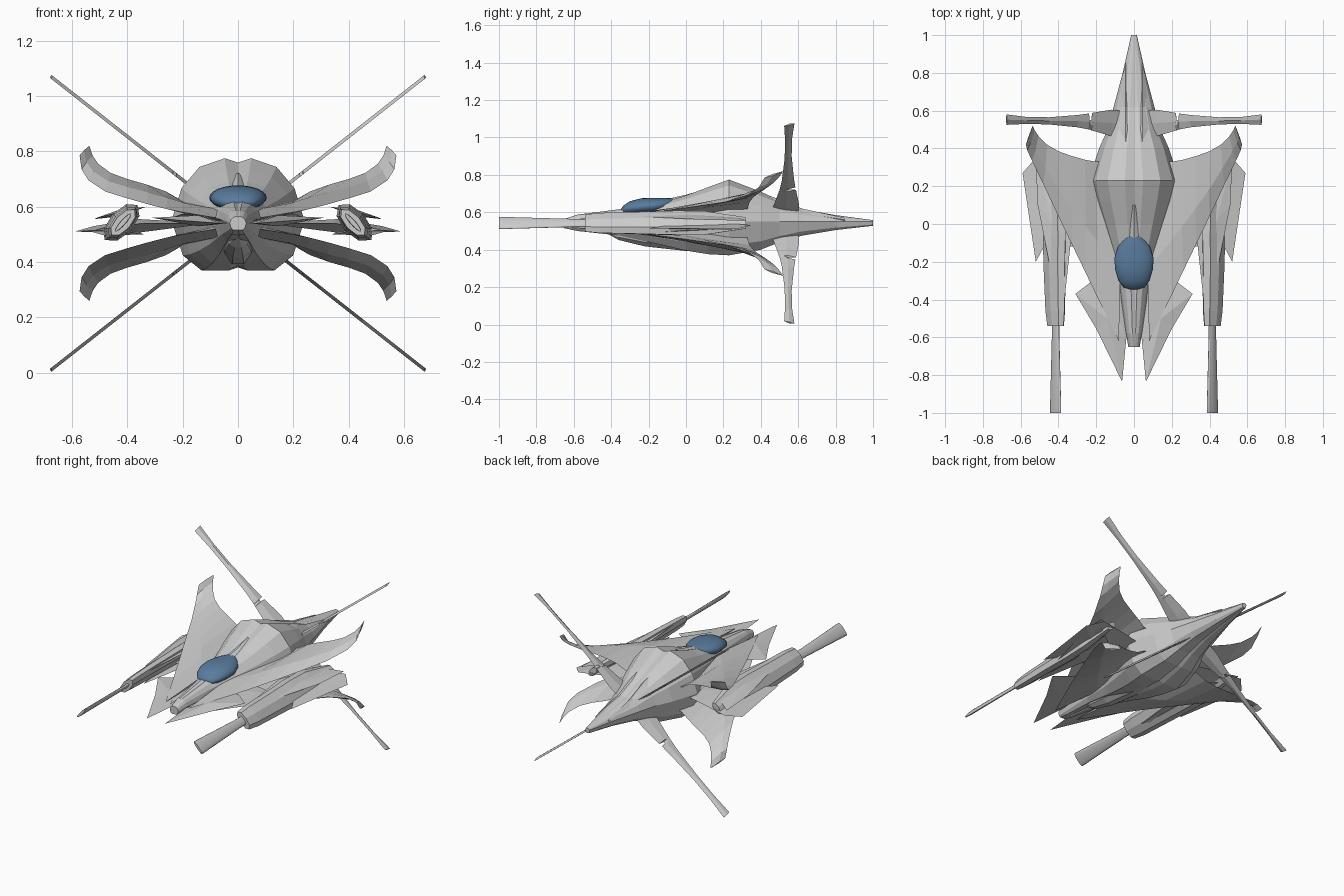
import bpy, bmesh, math
from mathutils import Vector

if "Cube" in bpy.data.objects:
    bpy.data.objects.remove(bpy.data.objects["Cube"])

CZ = 0.54  # height of the horizontal symmetry plane
ONE, PAIR = [(1, 1)], [(1, 1), (-1, 1)]
QUAD = [(1, 1), (-1, 1), (1, -1), (-1, -1)]


def make(name, verts, faces, copies=ONE):
    """Mesh object with mirrored copies (x about 0, z about CZ)."""
    bm = bmesh.new()
    for sx, sz in copies:
        vs = [bm.verts.new((x * sx, y, CZ + (z - CZ) * sz)) for x, y, z in verts]
        for f in faces:
            bm.faces.new([vs[i] for i in f])
    bmesh.ops.recalc_face_normals(bm, faces=bm.faces)
    me = bpy.data.meshes.new(name)
    bm.to_mesh(me)
    bm.free()
    ob = bpy.data.objects.new(name, me)
    bpy.context.collection.objects.link(ob)
    return ob


def loft(name, rings, copies=ONE):
    n = len(rings[0])
    verts = [p for r in rings for p in r]
    faces = [(i * n + j, i * n + (j + 1) % n, (i + 1) * n + (j + 1) % n, (i + 1) * n + j)
             for i in range(len(rings) - 1) for j in range(n)]
    faces += [tuple(range(n)), tuple(range(len(verts) - n, len(verts)))]
    return make(name, verts, faces, copies)


def plate(name, outline, t, copies=PAIR):
    """Sharp-edged blade: outline with a raised centre on both sides."""
    n = len(outline)
    c = sum((Vector(p) for p in outline), Vector()) / n
    verts = list(outline) + [c + Vector((0, 0, t)), c - Vector((0, 0, t))]
    faces = [(i, (i + 1) % n, n + k) for i in range(n) for k in (0, 1)]
    return make(name, verts, faces, copies)


def oval(cx, y, cz, rx, rz, n, roll=0.0):
    """Ellipse section at y, rolled about the y axis."""
    c, s = math.cos(roll), math.sin(roll)
    pts = [(rx * math.cos(math.tau * i / n), rz * math.sin(math.tau * i / n)) for i in range(n)]
    return [(cx + u * c - v * s, y, cz + u * s + v * c) for u, v in pts]


# fuselage: faceted section lofted nose to tail
half = [(0, .93), (.2, 1), (.58, .86), (.85, .52), (1, 0), (.83, -.7), (.55, -1), (.13, -1), (0, -.94)]
prof = half + [(-x, h) for x, h in half[-2:0:-1]]
stations = [(-.65, .03, .565, .515), (-.58, .042, .588, .50), (-.35, .075, .617, .475),
            (-.15, .12, .645, .43), (0, .17, .69, .395), (.12, .21, .735, .376),
            (.23, .24, .775, .37), (.4, .185, .71, .40), (.5, .14, .665, .44),
            (.62, .108, .617, .475), (.8, .06, .585, .505), (1, .015, .558, .528)]
rings = []
for y, w, zt, zb in stations:
    zc = .55 if y > -.6 else .54
    rings.append([(x * w, y, zc + (h * (zt - zc) if h > 0 else h * (zc - zb))) for x, h in prof])
loft("fuselage", rings)

# chin pod under the nose
loft("chin_pod", [oval(0, y, z, r, r, 10) for y, z, r in
                  [(-.42, .50, .015), (-.36, .49, .04), (-.22, .475, .06), (0, .455, .065), (.2, .43, .05)]])

# dorsal spine behind the canopy, and tail ridges
loft("dorsal_spine", [oval(0, y, z, w, h, 4) for y, z, w, h in
                      [(-.12, .645, .05, .022), (0, .68, .03, .014), (.1, .715, .01, .008)]])
loft("tail_ridges", [oval(.045, y, z, w, h, 4) for y, z, w, h in
                     [(.38, .70, .01, .01), (.5, .645, .04, .025), (.62, .595, .03, .025),
                      (.85, .56, .005, .01)]], PAIR)

# canopy
blue = bpy.data.materials.new("canopy_blue")
blue.diffuse_color = (.1, .2, .34, 1)
blue.use_nodes = True
blue.node_tree.nodes["Principled BSDF"].inputs["Base Color"].default_value = blue.diffuse_color
can = loft("canopy", [oval(0, y, z, w, h, 24) for y, z, w, h in
                      [(-.347, .61, .02, .008), (-.335, .614, .055, .022), (-.30, .622, .083, .037),
                       (-.24, .63, .1, .045), (-.18, .633, .104, .044), (-.12, .64, .085, .036),
                       (-.07, .65, .045, .025), (-.04, .66, .012, .01)]])
can.data.materials.append(blue)
can.data.polygons.foreach_set("use_smooth", [True] * len(can.data.polygons))

# four curved main wings: diamond sections between leading and trailing edge
lead = [(.08, -.62, .56), (.2, -.375, .58), (.26, -.25, .592), (.33, -.105, .61), (.4, .04, .63),
        (.48, .21, .655), (.54, .335, .695), (.565, .39, .735), (.572, .42, .785)]
trail = [(.08, .33, .59), (.2, .33, .62), (.26, .34, .655), (.33, .36, .68), (.4, .385, .70),
         (.46, .42, .722), (.505, .465, .755), (.525, .495, .785), (.537, .52, .82)]
rings = []
for i, (a, b) in enumerate(zip(lead, trail)):
    a, b = Vector(a), Vector(b)
    t = .016 * (1 - i / 9) + .003
    m = a.lerp(b, .4)
    rings.append([a, m + Vector((-t * .4, 0, t)), b, m - Vector((-t * .4, 0, t))])
loft("main_wings", rings, QUAD)

# X tail blades with a small slot near the root
rings = []
for x, y0, y1 in [(.06, .45, .6), (.12, .465, .605), (.222, .495, .588), (.225, .495, .55), (.235, .5, .55),
                  (.238, .5, .585), (.3, .512, .577), (.45, .527, .565), (.57, .53, .567), (.675, .525, .58)]:
    t = .004
    z = CZ + .785 * x
    ym = (y0 + y1) / 2
    rings.append([(x, y0, z - .008), (x - t, ym, z + t), (x, y1, z + .006), (x + t, ym, z - t)])
loft("tail_blades", rings, QUAD)

# forked nose blades
plate("nose_forks", [(.063, -.835, .54), (.2, -.555, .55), (.31, -.37, .56), (.2, -.285, .56),
                     (.05, -.35, .545), (.04, -.6, .54)], .02)

# flattened cannon pods and barrels, rolled so the outer side is lower
ROLL = math.radians(-48)
loft("cannon_pods", [oval(x, y, .543, a, b, 8, ROLL) for y, x, a, b in
                     [(-.54, .415, .062, .028), (-.46, .417, .072, .034), (-.25, .42, .078, .04),
                      (-.05, .42, .085, .045), (.1, .425, .085, .04), (.32, .44, .04, .02)]], PAIR)
barrel = loft("barrels", [oval(.415, y, .543, a, b, 16, ROLL) for y, a, b in
                          [(-.50, .027, .010), (-.6, .028, .010), (-.8, .036, .010),
                           (-.97, .043, .010), (-1, .043, .008)]], PAIR)
for p in barrel.data.polygons:
    p.use_smooth = len(p.vertices) == 4

# side wing panels carrying the pods
plate("side_wings", [(.1, -.1, .54), (.34, -.12, .54), (.45, -.05, .53), (.52, -.2, .515), (.59, .27, .51),
                     (.52, .35, .53), (.3, .3, .54), (.1, .25, .54)], .025)
plate("pod_upper_fins", [(.37, -.42, .59), (.45, -.2, .575), (.51, .1, .56), (.52, .33, .555),
                         (.4, .25, .58), (.33, -.05, .60)], .012)
plate("pod_lower_fins", [(.39, -.4, .51), (.46, -.2, .49), (.55, .2, .515), (.5, .3, .52),
                         (.36, .2, .51), (.34, -.05, .50)], .01)

# long inner strakes along the nose
plate("nose_strakes", [(.05, -.62, .55), (.1, -.5, .56), (.2, -.15, .575), (.24, .2, .56), (.1, 0, .57)], .015)
